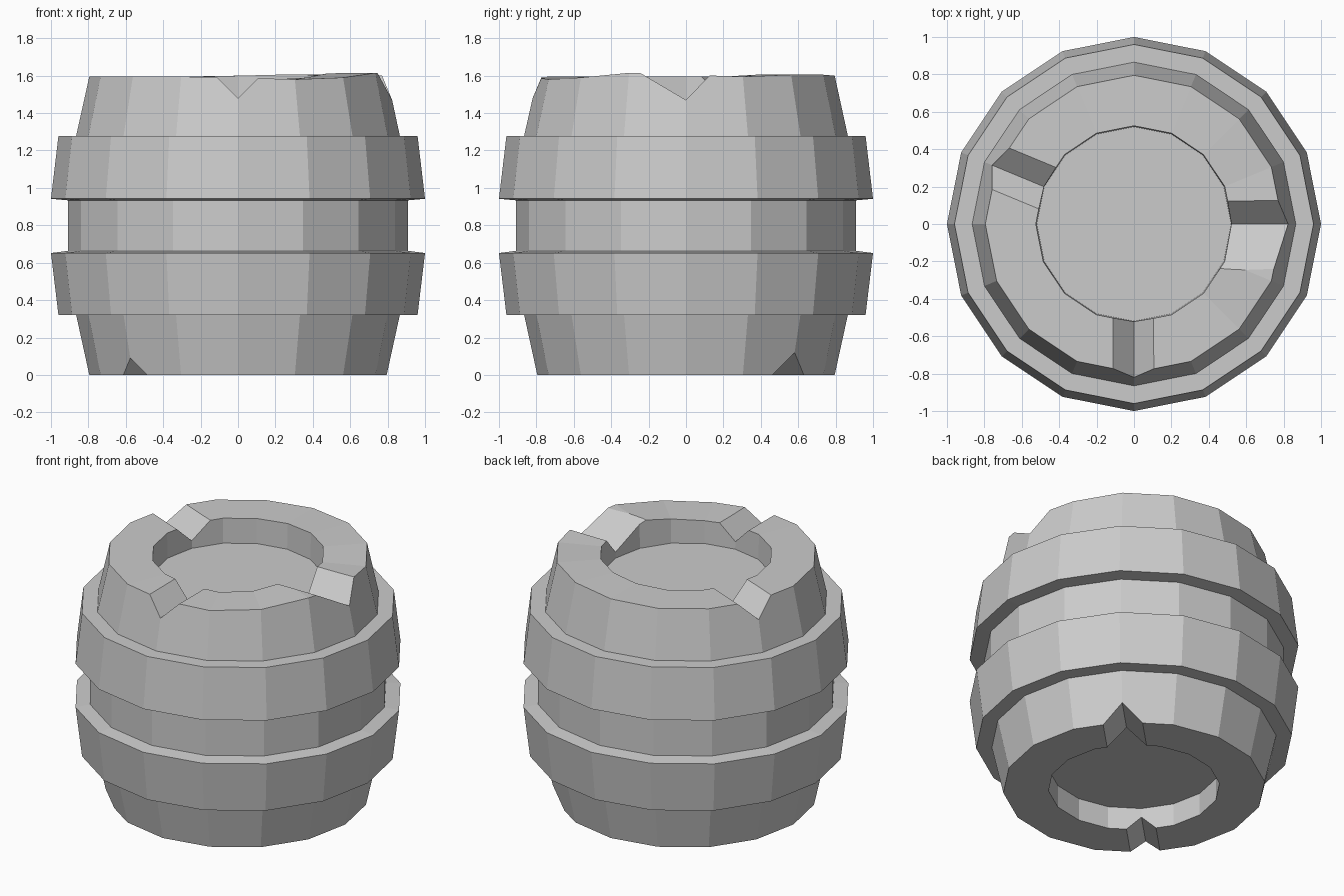
import bpy, bmesh
from math import cos, sin, radians, tau
from mathutils import Matrix

if "Cube" in bpy.data.objects:
    bpy.data.objects.remove(bpy.data.objects["Cube"])

SIDES = 16
# slightly uneven rim heights, one per side
RIM = [1.605, 1.595, 1.605, 1.605, 1.6, 1.595, 1.595, 1.595,
       1.595, 1.595, 1.595, 1.595, 1.59, 1.58, 1.59, 1.615]


def to_object(bm, name):
    bmesh.ops.recalc_face_normals(bm, faces=bm.faces)
    mesh = bpy.data.meshes.new(name)
    bm.to_mesh(mesh)
    bm.free()
    obj = bpy.data.objects.new(name, mesh)
    bpy.context.collection.objects.link(obj)
    return obj


def lathe(name, profile, capped=False):
    """Spin (radius, z) points; z None follows the uneven rim."""
    bm = bmesh.new()
    rings = []
    for r, z in profile:
        rings.append([bm.verts.new((r * cos(tau * i / SIDES), r * sin(tau * i / SIDES),
                                    RIM[i] if z is None else z)) for i in range(SIDES)])
    for a, b in zip(rings, rings[1:]):
        for i in range(SIDES):
            j = (i + 1) % SIDES
            bm.faces.new((a[i], a[j], b[j], b[i]))
    if capped:
        bm.faces.new(rings[0][::-1])
        bm.faces.new(rings[-1])
    return to_object(bm, name)


def notch(target, angle, apex, edge, left, right):
    """Cut a V groove radially through the rim."""
    k = 1.6
    section = [(0, apex), (left * k, apex + (edge - apex) * k),
               (-right * k, apex + (edge - apex) * k)]
    bm = bmesh.new()
    a, b = [[bm.verts.new((x, y, z)) for y, z in section] for x in (0.3, 1.2)]
    bm.faces.new(a)
    bm.faces.new(b[::-1])
    for i in range(3):
        j = (i + 1) % 3
        bm.faces.new((a[i], b[i], b[j], a[j]))
    bm.transform(Matrix.Rotation(radians(angle), 4, 'Z'))
    cutter = to_object(bm, "notch_cutter")
    cutter.hide_render = True
    mod = target.modifiers.new("notch", 'BOOLEAN')
    mod.operation = 'DIFFERENCE'
    mod.solver = 'EXACT'
    mod.object = cutter
    bpy.context.view_layer.objects.active = target
    bpy.ops.object.modifier_apply(modifier=mod.name)
    bpy.data.objects.remove(cutter)


# barrel body with recessed lid and base
body = lathe("barrel_body", [
    (0.52, 0.15), (0.52, 0), (0.795, 0), (0.865, 0.32), (0.91, 0.64),
    (0.91, 0.95), (0.865, 1.28), (0.795, None), (0.525, None), (0.52, 1.43)], capped=True)

# chips in the top rim
notch(body, 0, 1.47, 1.6, 0.125, 0.22)
notch(body, 157.5, 1.48, 1.595, 0.12, 0.12)
notch(body, 270, 1.48, 1.59, 0.11, 0.11)
# chips in the bottom rim
notch(body, 45, 0.12, 0, 0.12, 0.12)
notch(body, 225, 0.09, 0, 0.09, 0.09)

# two hoops around the body
lathe("lower_hoop", [(0.86, 0.32), (0.96, 0.32), (1.0, 0.652), (0.905, 0.664)])
lathe("upper_hoop", [(0.905, 0.933), (1.0, 0.942), (0.96, 1.278), (0.86, 1.278)])
